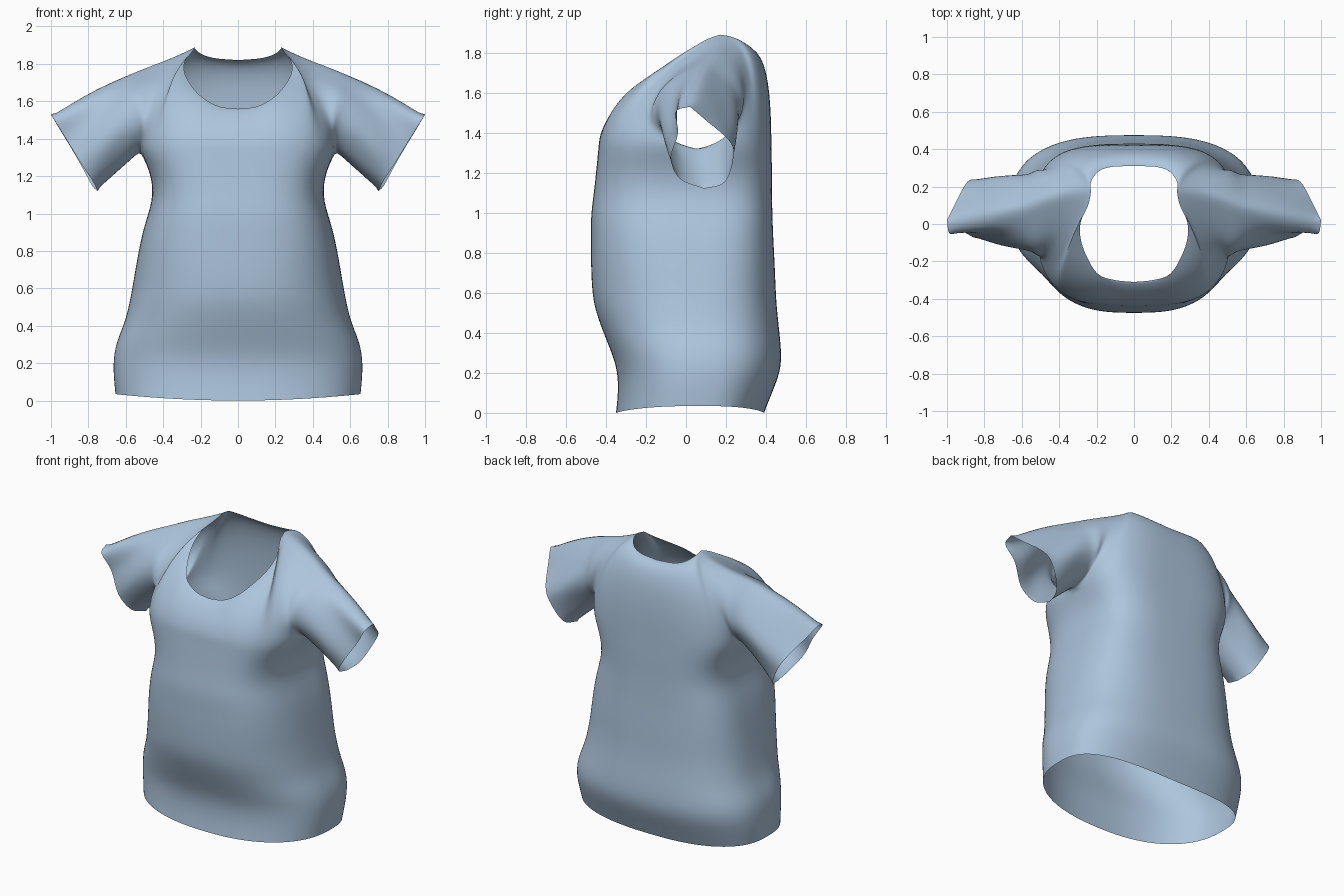
import bpy, bmesh, math
from mathutils import Vector

if "Cube" in bpy.data.objects:
    bpy.data.objects.remove(bpy.data.objects["Cube"])


def spline(pts, t):
    """Catmull-Rom curve through pts (3D), t in 0..1, spaced by length."""
    P = [Vector(p) for p in pts]
    d = [0]
    for a, b in zip(P, P[1:]):
        d.append(d[-1] + (b - a).length)
    s = t * d[-1]
    i = 0
    while i < len(P) - 2 and s > d[i + 1]:
        i += 1
    f = (s - d[i]) / (d[i + 1] - d[i])
    p1, p2 = P[i], P[i + 1]
    p0 = P[i - 1] if i else p1 * 2 - p2
    p3 = P[i + 2] if i + 2 < len(P) else p2 * 2 - p1
    return 0.5 * (2 * p1 + (p2 - p0) * f + (2 * p0 - 5 * p1 + 4 * p2 - p3) * f * f
                  + (3 * p1 - p0 - 3 * p2 + p3) * f ** 3)


# Torso profile: height, half width, front depth, back depth
PROFILE = [(0.0, .655, -.35, .39), (.1, .665, -.34, .43), (.22, .665, -.345, .475),
           (.32, .645, -.38, .475), (.42, .605, -.42, .465), (.55, .575, -.462, .452),
           (.75, .54, -.475, .443), (.9, .51, -.475, .435), (1.0, .48, -.475, .432),
           (1.08, .457, -.463, .43), (1.2, .465, -.45, .43), (1.33, .52, -.437, .427)]
NECK_SIDE, TIP = (.23, .17, 1.89), (.58, .10, 1.757)
SHOULDER = [NECK_SIDE, (.34, .165, 1.842), (.46, .14, 1.80), TIP]
ARMPIT = (.52, .06, 1.33)
NECK = {-1: [(0, -.31, 1.56), (.1, -.30, 1.572), (.19, -.27, 1.62), (.25, -.18, 1.685),
             (.285, -.08, 1.75), (.285, .01, 1.81), (.245, .10, 1.865), NECK_SIDE],
        1: [(0, .31, 1.82), (.12, .305, 1.83), (.19, .28, 1.85), (.23, .225, 1.88), NECK_SIDE]}
ARMHOLE = {-1: [ARMPIT, (.515, -.06, 1.37), (.53, -.15, 1.48), (.55, -.11, 1.63), TIP],
           1: [ARMPIT, (.52, .17, 1.37), (.54, .265, 1.49), (.56, .235, 1.64), TIP]}
CUFF = {-1: [(.75, .09, 1.12), (.775, -.03, 1.17), (.84, -.075, 1.27), (.92, -.04, 1.40),
             (.985, -.052, 1.505), (1.0, .02, 1.53)],
        1: [(.75, .09, 1.12), (.78, .19, 1.15), (.84, .235, 1.26), (.895, .22, 1.355),
            (.965, .09, 1.47), (1.0, .02, 1.53)]}
COLS, LOW, HIGH, SLV = 40, 40, 28, 18


def ring(u, h, side):
    """Point on the torso ring at height h."""
    k = 0
    while k < len(PROFILE) - 2 and h > PROFILE[k + 1][0]:
        k += 1
    p, q = PROFILE[k], PROFILE[k + 1]
    f = (h - p[0]) / (q[0] - p[0])
    prev = PROFILE[max(k - 1, 0)]
    nxt = PROFILE[min(k + 2, len(PROFILE) - 1)]

    def val(j):
        m0 = (q[j] - prev[j]) / (q[0] - prev[0]) * (q[0] - p[0])
        m1 = (nxt[j] - p[j]) / (nxt[0] - p[0]) * (q[0] - p[0])
        return ((2 * f**3 - 3 * f**2 + 1) * p[j] + (f**3 - 2 * f**2 + f) * m0
                + (3 * f**2 - 2 * f**3) * q[j] + (f**3 - f**2) * m1)
    a, depth = val(1), val(2 if side < 0 else 3)
    w = min(1, max(0, (h - .6) / .6))          # boxier towards the chest
    n = (2.45 + .85 * w) if side < 0 else (2.8 + .6 * w)
    t, e = u * math.pi / 2, 2 / n
    yc = ARMPIT[1]
    x = a * math.sin(t) ** e
    y = yc + (depth - yc) * max(math.cos(t), 0) ** e
    z = h + .035 * (x / .66) ** 2 * max(0, 1 - h / .4)
    return Vector((x, y, z))


def bez(p0, p1, p2, p3, v):
    w = 1 - v
    return p0 * w**3 + p1 * 3 * w * w * v + p2 * 3 * w * v * v + p3 * v**3


def rise(b, top, v, side, out=0):
    """Curve from the armpit level over the chest or shoulder blade."""
    dy, dz = top.y - b.y, top.z - b.z
    if side < 0:
        return bez(b, b + Vector((0, 0, .42 * dz)),
                   top + Vector((out, -.35 * dy, -.17 * dy)), top, v)
    return bez(b, b + Vector((0, 0, .65 * dz)),
               top + Vector((out, -.75 * dy, .05 * dy)), top, v)


def yoke(u, v, side):
    """Chest or upper back, from the armpit level to neckline and shoulder seam."""
    split = .6
    if u <= split:
        top = spline(NECK[side], u / split)
    else:
        top = spline(SHOULDER, (u - split) / (1 - split))
    out = .10 * math.sin(math.pi * min(1, u / .9)) ** 2 if side < 0 else .04 * math.sin(math.pi * u) ** 2
    p = rise(ring(u, 1.33, side), top, v, side, out)
    # pull the outer columns onto the armhole
    edge = rise(Vector(ARMPIT), Vector(TIP), v, side)
    return p + (spline(ARMHOLE[side], v) - edge) * u ** 5


def sleeve(s, v, side):
    """Sleeve from armhole (s=0) to cuff (s=1), with soft folds."""
    p = spline(ARMHOLE[side], v).lerp(spline(CUFF[side], v), s)
    bump = math.sin(math.pi * s)
    p.z += .015 * bump * v
    p.y += side * .010 * bump * math.sin(v * math.pi) * math.sin(v * 13 + 3 * s)
    return p


def add_grid(bm, fn, nu, nv):
    g = [[bm.verts.new(fn(i / nu, j / nv)) for j in range(nv + 1)] for i in range(nu + 1)]
    for i in range(nu):
        for j in range(nv):
            bm.faces.new((g[i][j], g[i + 1][j], g[i + 1][j + 1], g[i][j + 1]))


bm = bmesh.new()
for side in (-1, 1):
    add_grid(bm, lambda u, v: ring(u, 1.33 * v, side), COLS, LOW)
    add_grid(bm, lambda u, v: yoke(u, v, side), COLS, HIGH)
    add_grid(bm, lambda s, v: sleeve(s, v, side), SLV, HIGH)
bmesh.ops.remove_doubles(bm, verts=bm.verts, dist=.0008)

# Mirror to the other half
geo = bmesh.ops.duplicate(bm, geom=bm.verts[:] + bm.edges[:] + bm.faces[:])["geom"]
for v in geo:
    if isinstance(v, bmesh.types.BMVert):
        v.co.x = -v.co.x
bmesh.ops.remove_doubles(bm, verts=bm.verts, dist=.0008)

# Relax the cloth, keeping the open edges
inner = [v for v in bm.verts if not v.is_boundary]
for _ in range(8):
    bmesh.ops.smooth_vert(bm, verts=inner, factor=.5, use_axis_x=True, use_axis_y=True, use_axis_z=True)
bmesh.ops.recalc_face_normals(bm, faces=bm.faces)
for f in bm.faces:
    f.smooth = True

mesh = bpy.data.meshes.new("shirt")
bm.to_mesh(mesh)
bm.free()
shirt = bpy.data.objects.new("shirt", mesh)
bpy.context.collection.objects.link(shirt)

# Pale blue cloth
cloth = bpy.data.materials.new("cloth")
cloth.diffuse_color = (.42, .56, .72, 1)
cloth.use_nodes = True
cloth.node_tree.nodes["Principled BSDF"].inputs["Base Color"].default_value = cloth.diffuse_color
mesh.materials.append(cloth)
